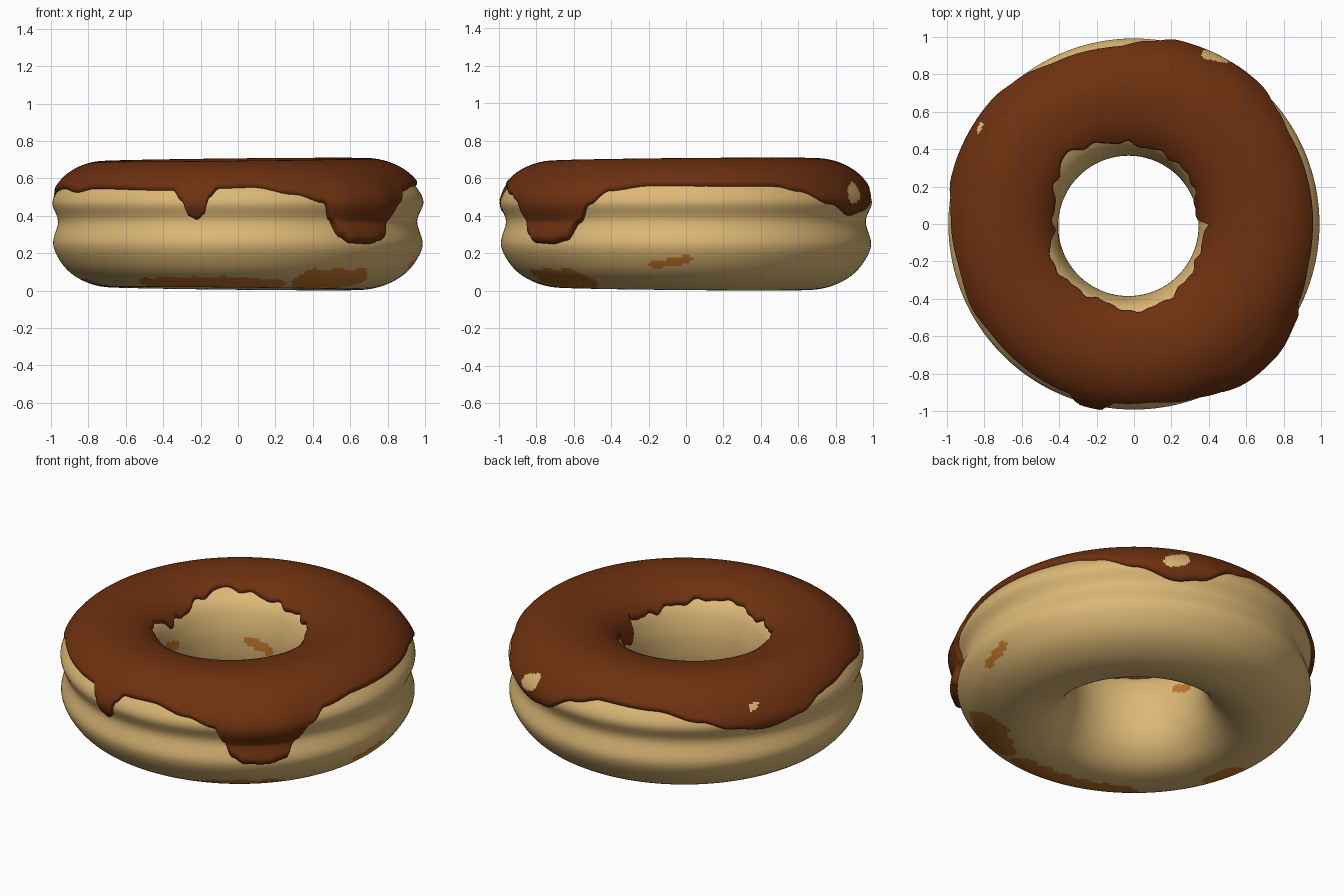
import bpy, math
from math import sin, cos, pi, radians, degrees, hypot

if "Cube" in bpy.data.objects:
    bpy.data.objects.remove(bpy.data.objects["Cube"])

# Ring cross-section (radius, height): inner wall, over the top, outer wall, underside
PROFILE = [(.375, .36), (.385, .46), (.42, .56), (.48, .62), (.57, .66), (.70, .676),
           (.80, .66), (.89, .615), (.955, .55), (.992, .47), (.96, .37), (.988, .25),
           (.945, .15), (.87, .075), (.76, .025), (.64, .012), (.52, .045), (.43, .13), (.385, .24)]
N = len(PROFILE)

# Icing rim: outer edge height by angle, inner edge radius by angle (degrees)
OUTER = [(-180, .53), (-165, .55), (-152, .53), (-143, .55), (-111, .54), (-107.4, .48), (-105.5, .40),
         (-103, .38), (-100.7, .41), (-99, .5), (-96, .55), (-85, .555), (-72, .515), (-62.5, .47),
         (-59.7, .38), (-57, .29), (-53, .255), (-45.5, .25), (-39.5, .27), (-36, .36), (-31, .46),
         (-25, .53), (-12, .555), (30, .55), (38, .525), (50, .46), (64, .40), (72, .42), (85, .52),
         (95, .56), (115, .55), (130, .50), (140, .45), (152, .42), (165, .46), (175, .52), (180, .53)]
INNER = [(-180, .44), (-152, .49), (-138, .47), (-103, .45), (-90, .475), (-70, .455), (-45, .42),
         (-30, .40), (-10, .385), (-3, .40), (0, .405), (5, .35), (15, .358), (42, .40), (76, .42),
         (100, .45), (114, .48), (132, .52), (148, .48), (165, .445), (180, .44)]


def material(name, rgb):
    m = bpy.data.materials.new(name)
    m.diffuse_color = (*rgb, 1)
    m.use_nodes = True
    m.node_tree.nodes["Principled BSDF"].inputs["Base Color"].default_value = m.diffuse_color
    return m


def profile(t):
    """Smooth closed curve through the profile points."""
    i = math.floor(t)
    f = t - i
    p = [PROFILE[(i + k) % N] for k in (-1, 0, 1, 2)]
    return tuple(.5 * (2 * b + (c - a) * f + (2 * a - 5 * b + 4 * c - d) * f * f
                       + (3 * b - a - 3 * c + d) * f ** 3) for a, b, c, d in zip(*p))


def surface(a, t, lift=0):
    """Point on the ring at angle a, lifted along the profile normal."""
    r, z = profile(t)
    if lift:
        (r0, z0), (r1, z1) = profile(t - .05), profile(t + .05)
        n = hypot(r1 - r0, z1 - z0)
        r, z = r - lift * (z1 - z0) / n, z + lift * (r1 - r0) / n
    w = max(0, min(1, (1 - r) / .62))
    z = .345 + (z - .345) * (1 + .028 * cos(a - radians(40)))
    return r * cos(a) - .03 * w, r * sin(a) - .01 * w, z


def lookup(keys, deg):
    for (a, u), (b, v) in zip(keys, keys[1:]):
        if a <= deg <= b:
            f = (deg - a) / (b - a)
            f = f * f * (3 - 2 * f)
            return u + (v - u) * f
    return keys[0][1]


def in_spot(spots, deg, t):
    """Is (angle, profile position) inside a slanted, wobbly oval?"""
    for ca, ha, ct, ht, slant in spots:
        da = (deg - ca + 180) % 360 - 180
        dt = (t - ct + N / 2) % N - N / 2
        x = da / ha
        y = (dt - slant * x) / ht
        if x ** 4 + y * y < 1 + .2 * sin(da * .6 + ct * 3):
            return True
    return False


def make(name, verts, faces, mats, indices):
    me = bpy.data.meshes.new(name)
    me.from_pydata(verts, [], faces)
    for m in mats:
        me.materials.append(m)
    me.polygons.foreach_set("material_index", indices)
    me.update()
    ob = bpy.data.objects.new(name, me)
    bpy.context.collection.objects.link(ob)
    for p in me.polygons:
        p.use_smooth = True
    return ob


dough_mat = material("golden_dough", (.72, .48, .18))
brown_mat = material("toasted_orange", (.56, .19, .025))
icing_mat = material("chocolate_icing", (.155, .03, .005))

# Dough ring with toasted spots
SPOTS = [(-101, 32, 13.95, .8, 0), (-52, 17, 13.4, 1.0, 0), (-5, 7, 11.95, .25, -.2),
         (190, 10, 13.9, .6, 0), (101, 14, -.05, .3, .25), (188, 11, .75, .3, .2)]
NA, NT = 288, N * 6
verts, faces, idx = [], [], []
for i in range(NA):
    for j in range(NT):
        verts.append(surface(2 * pi * i / NA, j / 6))
        i2, j2 = (i + 1) % NA, (j + 1) % NT
        faces.append((i * NT + j, i2 * NT + j, i2 * NT + j2, i * NT + j2)[::-1])
        idx.append(int(in_spot(SPOTS, 360 * (i + .5) / NA, (j + .5) / 6)))
make("dough_ring", verts, faces, [dough_mat, brown_mat], idx)

# Icing: lifted copy of the ring top, between the inner rim and the dripping outer rim
BARE = [(63.5, 4.5, 8.45, .5, -.25), (147.5, 1.8, 7.9, .25, -.1)]
NI, NJ = 480, 72
verts, faces, idx = [], [], []
for i in range(NI):
    deg = -180 + 360 * i / NI
    a = radians(deg)
    rim_r, rim_z = lookup(INNER, deg), lookup(OUTER, deg)
    rim_r += .006 * sin(a * 17) + .004 * sin(a * 29)
    t0 = 4.5
    while t0 > .2 and hypot(*surface(a, t0)[:2]) > rim_r:
        t0 -= .02
    t1 = 6.5
    while profile(t1)[1] > rim_z:
        t1 += .01
    drip = math.exp(-((deg + 48) / 13) ** 4)
    for j in range(NJ):
        t = t0 + (t1 - t0) * (.5 - .5 * cos(pi * j / (NJ - 1)))
        edge = min(1, min(t - t0, t1 - t) / .3)
        side = max(0, min(1, (t - 7) / 2))
        h = .025 + drip * .025 * side - .006 * side * (1 - drip)
        lift = -.004 + (h + .004) * math.sqrt(max(0, 1 - (1 - edge) ** 2))
        verts.append(surface(a, t, lift))
        if j < NJ - 1:
            i2 = (i + 1) % NI
            faces.append((i * NJ + j, i2 * NJ + j, i2 * NJ + j + 1, i * NJ + j + 1)[::-1])
            idx.append(int(in_spot(BARE, deg, t)))
make("icing", verts, faces, [icing_mat, dough_mat], idx)
